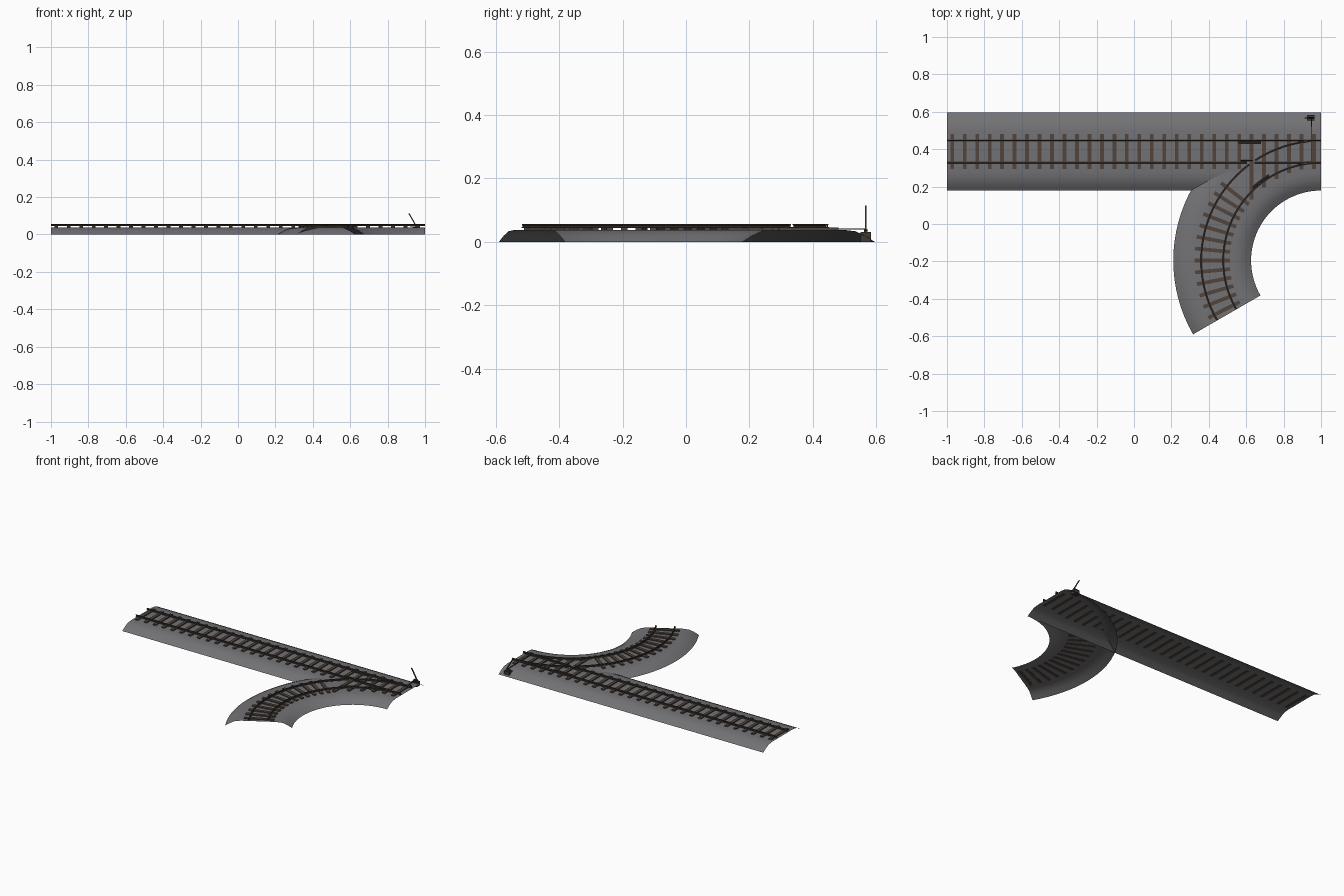
import bpy, bmesh, math
from mathutils import Matrix, Vector

if "Cube" in bpy.data.objects:
    bpy.data.objects.remove(bpy.data.objects["Cube"])

CX, CY = 1.0, -0.195      # centre of the branch curve
R = 0.582                 # branch centre-line radius
YC = CY + R               # straight centre line
G = 0.059                 # half gauge


def material(name, rgb):
    m = bpy.data.materials.new(name)
    m.diffuse_color = (*rgb, 1)
    m.use_nodes = True
    m.node_tree.nodes["Principled BSDF"].inputs["Base Color"].default_value = m.diffuse_color
    return m


STONE = material("ballast grey", (0.17, 0.17, 0.18))
WOOD = material("sleeper brown", (0.085, 0.06, 0.045))
STEEL = material("rail steel", (0.05, 0.04, 0.035))


def finish(name, bm, mat, smooth=False):
    me = bpy.data.meshes.new(name)
    bm.to_mesh(me)
    bm.free()
    ob = bpy.data.objects.new(name, me)
    bpy.context.collection.objects.link(ob)
    me.materials.append(mat)
    if smooth:
        bpy.ops.object.select_all(action='DESELECT')
        ob.select_set(True)
        bpy.context.view_layer.objects.active = ob
        bpy.ops.object.shade_smooth_by_angle(angle=math.radians(35))
    return ob


def line(x0, x1, y):
    return [(Vector((x, y)), Vector((0, 1))) for x in (x0, x1)]


def arc(r, a0, a1):
    """Points at angles measured from the -x side of the curve centre."""
    n = max(2, round(abs(a1 - a0) / 3.75))
    out = []
    for i in range(n + 1):
        a = math.radians(a0 + (a1 - a0) * i / n)
        d = Vector((-math.cos(a), math.sin(a)))
        out.append((Vector((CX, CY)) + d * r, d))
    return out


def sweep(bm, path, profile, closed):
    rings = []
    for p, n in path:
        rings.append([bm.verts.new((p.x + n.x * u, p.y + n.y * u, z)) for u, z in profile])
    k = len(profile)
    for a, b in zip(rings, rings[1:]):
        for j in range(k if closed else k - 1):
            bm.faces.new((a[j], b[j], b[(j + 1) % k], a[(j + 1) % k]))
    if closed:
        bm.faces.new(rings[0])
        bm.faces.new(rings[-1])
        bmesh.ops.recalc_face_normals(bm, faces=bm.faces[:])


def box(bm, c, size, rot=Matrix()):
    m = Matrix.Translation(c) @ rot @ Matrix.Diagonal((*size, 1))
    bmesh.ops.create_cube(bm, size=1, matrix=m)


# ballast beds: open curved shells
half = [(0.208, 0), (0.178, 0.019), (0.148, 0.033), (0.11, 0.0375)]
bed = half + [(-u, z) for u, z in reversed(half)]
for name, path in (("straight_ballast", line(-1, 1, YC)), ("curved_ballast", arc(R, -30, 90))):
    bm = bmesh.new()
    sweep(bm, path, bed, False)
    bmesh.ops.recalc_face_normals(bm, faces=bm.faces[:])
    if sum(f.normal.z for f in bm.faces) < 0:
        bmesh.ops.reverse_faces(bm, faces=bm.faces[:])
    finish(name, bm, STONE, True)

# straight sleepers, stretched across the junction
bm = bmesh.new()
TOP = YC + 0.094
for i in range(30):
    x = -0.972 + i * 0.0667
    low = YC - 0.094
    if x > 0.6:
        low = min(low, CY + math.sqrt((R - 0.094) ** 2 - (CX - x) ** 2) + 0.01)
    box(bm, (x, (TOP + low) / 2, 0.040), (0.02, TOP - low, 0.009))
finish("straight_sleepers", bm, WOOD)

# branch sleepers
bm = bmesh.new()
for i in range(13):
    a = math.radians(-27 + i * 5.4)
    c = (CX - R * math.cos(a), CY + R * math.sin(a), 0.040)
    box(bm, c, (0.188, 0.02, 0.009), Matrix.Rotation(-a, 4, 'Z'))
finish("branch_sleepers", bm, WOOD)

# rails with foot, web and head
side = [(0.006, 0.044), (0.006, 0.0455), (0.0015, 0.047), (0.0015, 0.0515),
        (0.0035, 0.0525), (0.0035, 0.0555)]
rail = side + [(-u, z) for u, z in reversed(side)]
frog = math.degrees(math.asin((YC - G - CY) / (R + G)))   # crossing angle
paths = {
    "straight_outer_rail": line(-1, 1, YC + G),
    "straight_inner_rail": line(-1, 0.605, YC - G),
    "straight_point_blade": line(0.645, 0.93, YC - G),
    "branch_inner_rail": arc(R - G, -30, 90),
    "branch_outer_rail": arc(R + G, -30, frog - 1.5),
    "branch_point_blade": arc(R + G, frog + 2, 84),
    "straight_guard_rail": line(0.56, 0.68, YC + G - 0.012),
    "branch_guard_rail": arc(R - G + 0.012, frog - 8, frog + 4),
    "frog_wing_rail": line(0.57, 0.635, YC - G + 0.012),
}
for name, path in paths.items():
    bm = bmesh.new()
    sweep(bm, path, rail, True)
    finish(name, bm, STEEL)

# throw rod and blade ties
bm = bmesh.new()
box(bm, (0.95, 0.445, 0.0405), (0.005, 0.25, 0.004))
for y in (YC - G + 0.003, YC + G - 0.003):
    box(bm, (0.945, y, 0.045), (0.05, 0.008, 0.004))
finish("throw_rod", bm, STEEL)

# switch stand and tilted lever
bm = bmesh.new()
box(bm, (0.945, 0.567, 0.015), (0.04, 0.034, 0.03))
box(bm, (0.945, 0.567, 0.035), (0.025, 0.012, 0.012))
finish("switch_stand", bm, STEEL)
bm = bmesh.new()
box(bm, (0.936, 0.567, 0.074), (0.006, 0.006, 0.09), Matrix.Rotation(math.radians(-30), 4, 'Y'))
finish("switch_lever", bm, STEEL)
